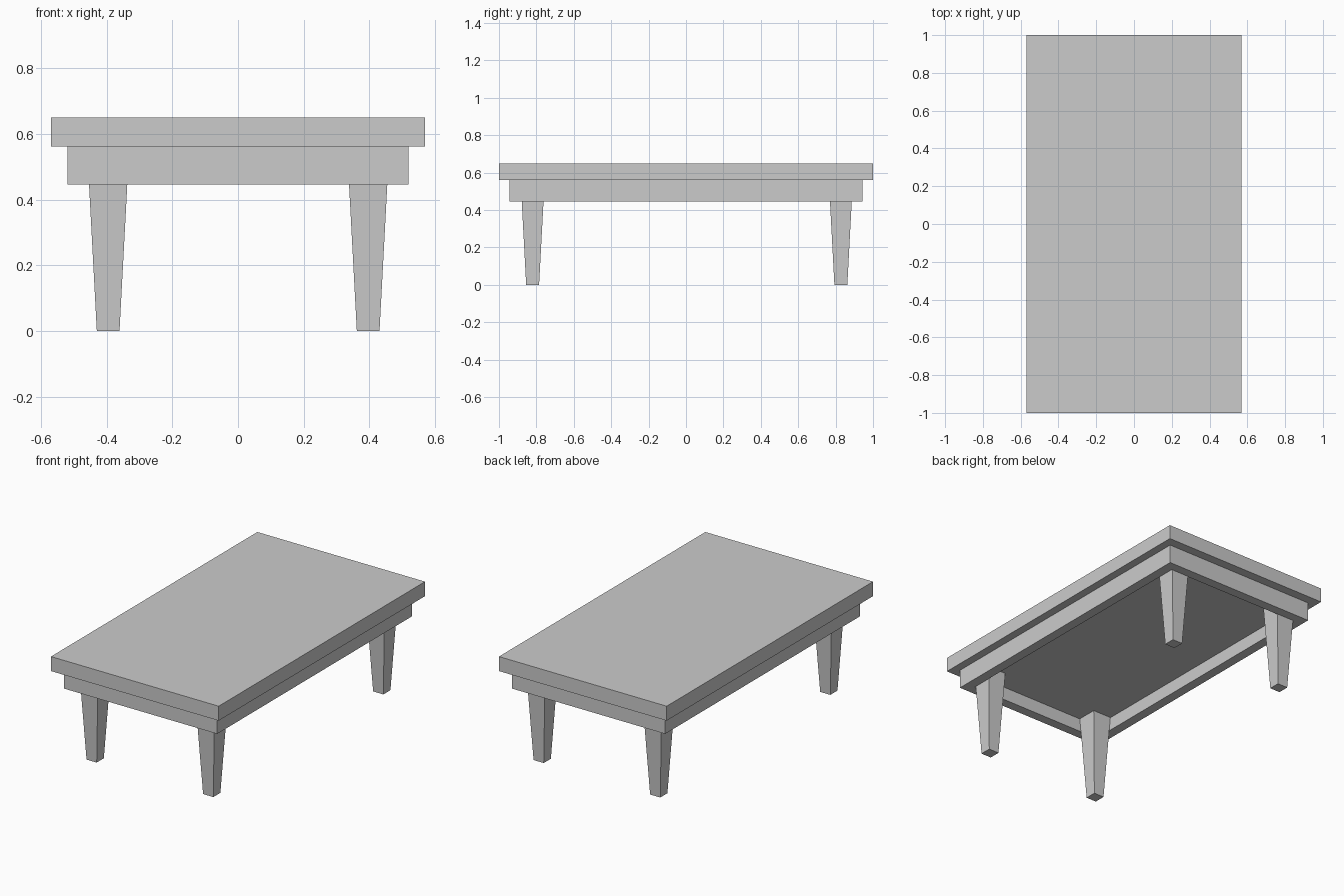
import bpy
import bmesh

# Remove the default cube
cube = bpy.data.objects.get("Cube")
if cube:
    bpy.data.objects.remove(cube, do_unlink=True)

# Single grey finish
grey = bpy.data.materials.new("plain_grey")
grey.use_nodes = True
colour = (0.6, 0.6, 0.6, 1.0)
grey.diffuse_color = colour
grey.node_tree.nodes["Principled BSDF"].inputs["Base Color"].default_value = colour

TOP_Z, SLAB_Z, CEILING_Z, APRON_Z = 0.65, 0.561, 0.527, 0.445


def finish(name, bm):
    bmesh.ops.recalc_face_normals(bm, faces=bm.faces)
    mesh = bpy.data.meshes.new(name)
    bm.to_mesh(mesh)
    bm.free()
    mesh.materials.append(grey)
    obj = bpy.data.objects.new(name, mesh)
    bpy.context.collection.objects.link(obj)


def stack(name, rings, cx=0, cy=0):
    """Closed solid through rectangular rings given as (half x, half y, z)."""
    bm = bmesh.new()
    loops = [[bm.verts.new((cx + sx * hx, cy + sy * hy, z))
              for sx, sy in ((-1, -1), (1, -1), (1, 1), (-1, 1))]
             for hx, hy, z in rings]
    for a, b in zip(loops, loops[1:]):
        for i in range(4):
            j = (i + 1) % 4
            bm.faces.new((a[i], a[j], b[j], b[i]))
    bm.faces.new(loops[0])
    bm.faces.new(loops[-1])
    finish(name, bm)


# Table top slab
stack("table_top", [(0.569, 1.0, SLAB_Z), (0.569, 1.0, TOP_Z)])

# Apron: block under the slab, hollowed out from below
stack("apron", [(0.519, 0.943, SLAB_Z), (0.519, 0.943, APRON_Z),
                (0.459, 0.883, APRON_Z), (0.459, 0.883, CEILING_Z)])

# Tapered legs tucked into the corners of the hollow
for y_name, y in (("front", -0.82), ("back", 0.828)):
    for x_name, x in (("left", 0.396), ("right", -0.395)):
        stack(f"{y_name}_{x_name}_leg",
              [(0.0345, 0.0345, 0), (0.0625, 0.0625, CEILING_Z)], x, y)
